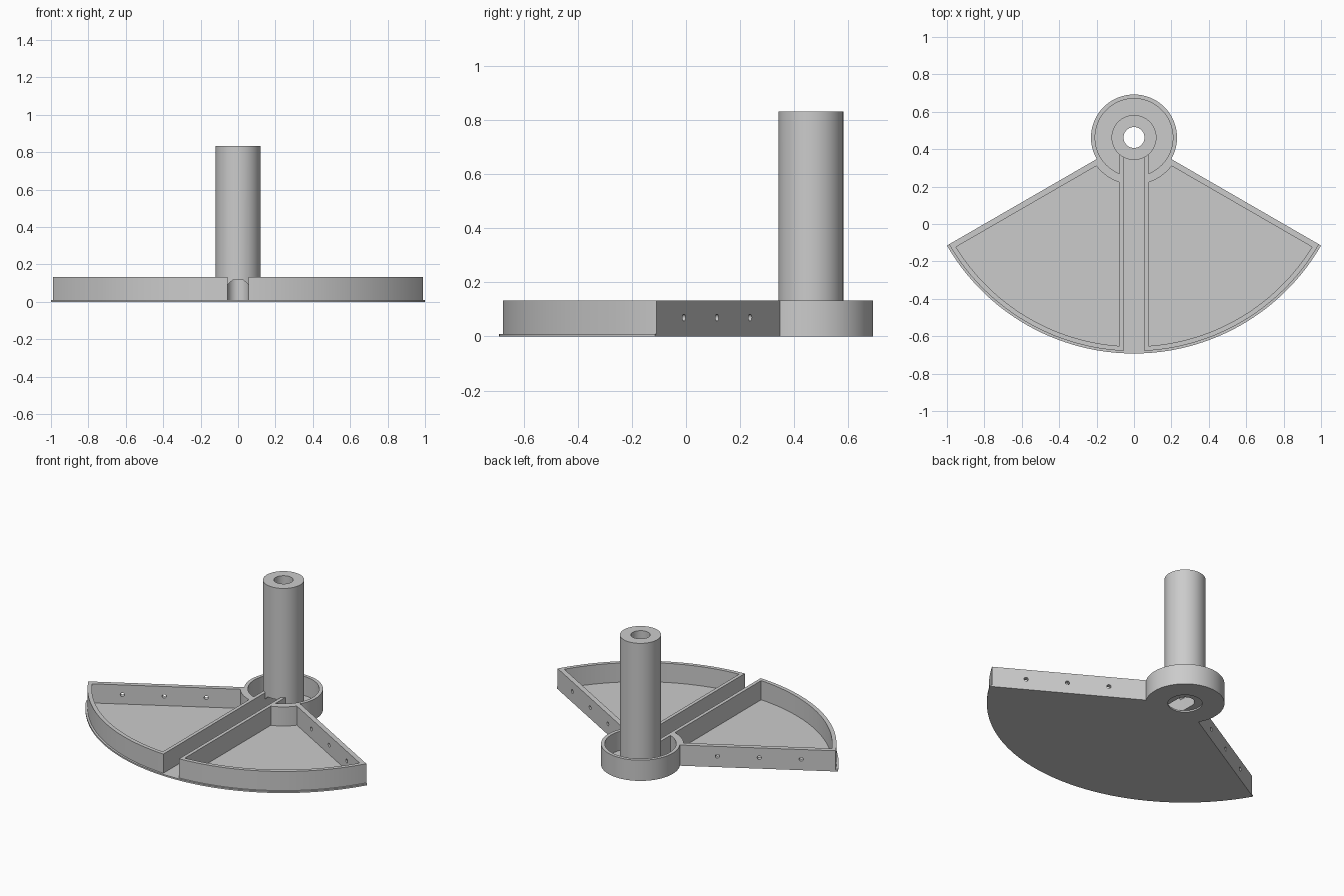
import bpy, bmesh
from math import sin, cos, asin, radians, degrees
from mathutils import Matrix, Vector

if "Cube" in bpy.data.objects:
    bpy.data.objects.remove(bpy.data.objects["Cube"], do_unlink=True)

FAN_R, WALL_R, POCKET_R = 1.1547, 1.142, 1.117
HUB_R, WELL_R, COLLAR_R = 0.23, 0.208, 0.252
POST_R, BORE_R = 0.12, 0.056
FLOOR, WALL_TOP, POST_TOP = 0.01, 0.133, 0.833
SLOT, RIB = 0.056, 0.078          # half widths: channel, channel plus its walls
CENTRE = Vector((0, (FAN_R - HUB_R) / 2, 0))   # post axis

grey = bpy.data.materials.new("plain grey")
grey.use_nodes = True
grey.diffuse_color = (0.6, 0.6, 0.6, 1)
grey.node_tree.nodes["Principled BSDF"].inputs["Base Color"].default_value = (0.6, 0.6, 0.6, 1)


def arc(radius, start, end, steps=64):
    """Points on an arc about the post axis, angles in degrees."""
    angles = [radians(start + (end - start) * i / steps) for i in range(steps + 1)]
    return [(radius * cos(a), radius * sin(a)) for a in angles]


def circle(radius, steps=64):
    return arc(radius, 0, 360, steps)[:-1]


def prism(name, outline, low, high, matrix=Matrix()):
    """Extrude a flat outline from low to high, then place it on the post axis."""
    bm = bmesh.new()
    face = bm.faces.new([bm.verts.new((x, y, low)) for x, y in outline])
    top = bmesh.ops.extrude_face_region(bm, geom=[face])["geom"]
    bmesh.ops.translate(bm, vec=(0, 0, high - low),
                        verts=[v for v in top if isinstance(v, bmesh.types.BMVert)])
    bmesh.ops.recalc_face_normals(bm, faces=bm.faces)
    bm.transform(Matrix.Translation(CENTRE) @ matrix)
    mesh = bpy.data.meshes.new(name)
    bm.to_mesh(mesh)
    bm.free()
    mesh.materials.append(grey)
    obj = bpy.data.objects.new(name, mesh)
    bpy.context.collection.objects.link(obj)
    return obj


def activate(obj):
    bpy.ops.object.select_all(action='DESELECT')
    obj.select_set(True)
    bpy.context.view_layer.objects.active = obj


def cut(obj, cutters):
    for cutter in cutters:
        cutter.hide_render = True
        mod = obj.modifiers.new("cut", 'BOOLEAN')
        mod.operation, mod.solver, mod.object = 'DIFFERENCE', 'EXACT', cutter
        activate(obj)
        bpy.ops.object.modifier_apply(modifier=mod.name)
        bpy.data.objects.remove(cutter, do_unlink=True)


def fan_outline(radius):
    """Sector joined to the round hub."""
    return arc(radius, -150, -30, 96) + arc(HUB_R, -30, 210, 72)


def pocket_outline(side):
    def ends(radius):
        return (-90 + degrees(asin(RIB / radius)), -30 - degrees(asin(0.031 / radius)))
    a, b = ends(POCKET_R)
    c, d = ends(COLLAR_R)
    return [(side * x, y) for x, y in arc(POCKET_R, a, b, 48) + arc(COLLAR_R, d, c, 16)]


# Floor plate with the round recess under the post
plate = prism("floor_plate", fan_outline(FAN_R), 0, FLOOR)
cut(plate, [prism("recess_cutter", circle(0.1), -0.1, 0.1)])

# Walls: pockets, hub well, central channel and side holes removed from a solid fan
walls = prism("tray_walls", fan_outline(WALL_R), FLOOR, WALL_TOP)
well_end = degrees(asin(RIB / WELL_R))
well = arc(WELL_R, -90 + well_end, 270 - well_end) + [(-RIB, 0), (RIB, 0)]
channel = [(-SLOT, 0.02), (SLOT, 0.02), (SLOT, -1.3), (-SLOT, -1.3)]
cutters = [prism("well_cutter", well, -0.1, 0.3), prism("channel_cutter", channel, -0.1, 0.3)]
for side in (-1, 1):
    cutters.append(prism("pocket_cutter", pocket_outline(side), -0.1, 0.3))
    for reach in (0.45, 0.695, 0.94):
        place = (Matrix.Translation((side * reach * cos(radians(30)), -reach / 2, 0.07))
                 @ Matrix.Rotation(radians(-30 * side), 4, 'Z')
                 @ Matrix.Rotation(radians(90), 4, 'X'))
        cutters.append(prism("hole_cutter", circle(0.0125, 20), -0.06, 0.06, place))
cut(walls, cutters)

# Hollow post with an arched opening facing the channel
post = prism("post", circle(POST_R), FLOOR, POST_TOP)
arch = [(-SLOT, -0.1), (SLOT, -0.1), (SLOT, 0.092), (0.03, 0.116), (-0.03, 0.116), (-SLOT, 0.092)]
cut(post, [prism("bore_cutter", circle(BORE_R, 48), -0.1, 1),
           prism("arch_cutter", arch, 0, 0.3, Matrix.Rotation(radians(90), 4, 'X'))])

for part in (plate, walls, post):
    activate(part)
    bpy.ops.object.shade_smooth_by_angle(angle=radians(30))
